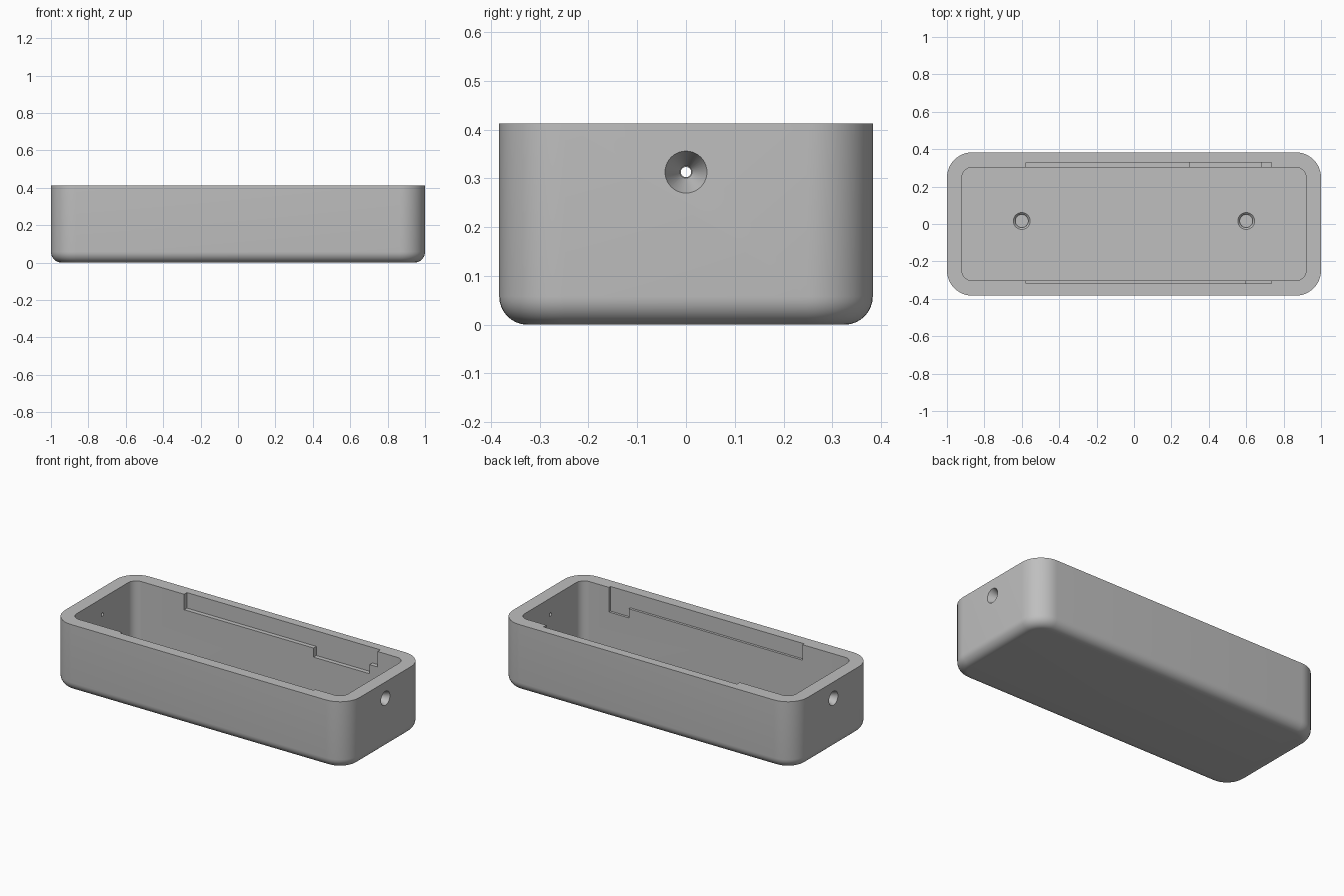
import bpy, bmesh, math
from mathutils import Matrix

cube = bpy.data.objects.get("Cube")
if cube:
    bpy.data.objects.remove(cube, do_unlink=True)

HX, HY, TOP = 1.0, 0.383, 0.413      # outer half sizes and height
WALL, FLOOR = 0.08, 0.05
FILLET = 0.058
PORT_Z = 0.313

grey = bpy.data.materials.new("plain grey")
grey.use_nodes = True
colour = (0.52, 0.52, 0.52, 1)
grey.diffuse_color = colour
grey.node_tree.nodes["Principled BSDF"].inputs["Base Color"].default_value = colour


def make_object(name, bm):
    bmesh.ops.recalc_face_normals(bm, faces=bm.faces)
    mesh = bpy.data.meshes.new(name)
    bm.to_mesh(mesh)
    bm.free()
    mesh.materials.append(grey)
    obj = bpy.data.objects.new(name, mesh)
    bpy.context.collection.objects.link(obj)
    return obj


def rounded_ring(bm, inset, radius, z, steps=12):
    hx, hy = HX - inset, HY - inset
    ring = []
    for i, (sx, sy) in enumerate([(1, 1), (-1, 1), (-1, -1), (1, -1)]):
        for k in range(steps + 1):
            a = math.pi / 2 * (i + k / steps)
            ring.append(bm.verts.new((sx * (hx - radius) + radius * math.cos(a),
                                      sy * (hy - radius) + radius * math.sin(a), z)))
    return ring


def cut(target, cutter):
    mod = target.modifiers.new("cut", "BOOLEAN")
    mod.operation = "DIFFERENCE"
    mod.solver = "EXACT"
    mod.object = cutter
    bpy.context.view_layer.objects.active = target
    bpy.ops.object.modifier_apply(modifier=mod.name)
    bpy.data.objects.remove(cutter, do_unlink=True)


def box_cutter(x0, x1, y0, y1, z0, z1):
    bm = bmesh.new()
    bmesh.ops.create_cube(bm, size=1)
    bmesh.ops.scale(bm, vec=(x1 - x0, y1 - y0, z1 - z0), verts=bm.verts)
    bmesh.ops.translate(bm, vec=((x0 + x1) / 2, (y0 + y1) / 2, (z0 + z1) / 2), verts=bm.verts)
    return make_object("pocket_cutter", bm)


def turned_cutter(profile, matrix, sides=40):
    # Closed turned solid from (radius, height) pairs
    bm = bmesh.new()
    rings = [[bm.verts.new((r * math.cos(math.tau * k / sides),
                            r * math.sin(math.tau * k / sides), h))
              for k in range(sides)] for r, h in profile]
    for a, b in zip(rings, rings[1:]):
        for k in range(sides):
            n = (k + 1) % sides
            bm.faces.new((a[k], a[n], b[n], b[k]))
    bm.faces.new(rings[0])
    bm.faces.new(rings[-1])
    bmesh.ops.transform(bm, matrix=matrix, verts=bm.verts)
    return make_object("hole_cutter", bm)


# Open tray: filleted outside, rim, inside wall, floor
bm = bmesh.new()
rings = []
for k in range(9):
    a = math.pi / 2 * k / 8
    inset = FILLET * (1 - math.sin(a))
    rings.append(rounded_ring(bm, inset, 0.135 - inset, FILLET * (1 - math.cos(a))))
rings.append(rounded_ring(bm, 0, 0.135, TOP))
rings.append(rounded_ring(bm, WALL, 0.055, TOP))
rings.append(rounded_ring(bm, WALL, 0.055, FLOOR))
for a, b in zip(rings, rings[1:]):
    for k in range(len(a)):
        n = (k + 1) % len(a)
        bm.faces.new((a[k], a[n], b[n], b[k]))
bm.faces.new(rings[0])
bm.faces.new(rings[-1])
tray = make_object("case_tray", bm)

# Stepped shallow pockets in the long inside walls
SHALLOW, DEEP, ABOVE = 0.318, 0.262, 0.5
for x0, x1, side, depth, z in [(-0.577, 0.735, 1, 0.33, SHALLOW),
                               (0.3, 0.68, 1, 0.33, DEEP),
                               (-0.577, 0.735, -1, 0.318, SHALLOW),
                               (0.6, 0.735, -1, 0.318, DEEP)]:
    y0, y1 = sorted((side * 0.25, side * depth))
    cut(tray, box_cutter(x0, x1, y0, y1, z, ABOVE))

# Conical ports through both ends, chamfered blind holes in the floor
for side in (-1, 1):
    turn = Matrix.Rotation(side * math.pi / 2, 4, "Y")
    port = Matrix.Translation((side * HX, 0, PORT_Z)) @ turn
    cut(tray, turned_cutter([(0.0105, -0.12), (0.0105, -0.07), (0.0125, -0.07),
                             (0.043, 0), (0.043, 0.05)], port))
    blind = Matrix.Translation((side * 0.6, 0.016, FLOOR))
    cut(tray, turned_cutter([(0.035, -0.025), (0.035, -0.01), (0.045, 0), (0.045, 0.03)], blind))

bpy.ops.object.select_all(action="DESELECT")
tray.select_set(True)
bpy.context.view_layer.objects.active = tray
bpy.ops.object.shade_smooth_by_angle(angle=math.radians(30))
